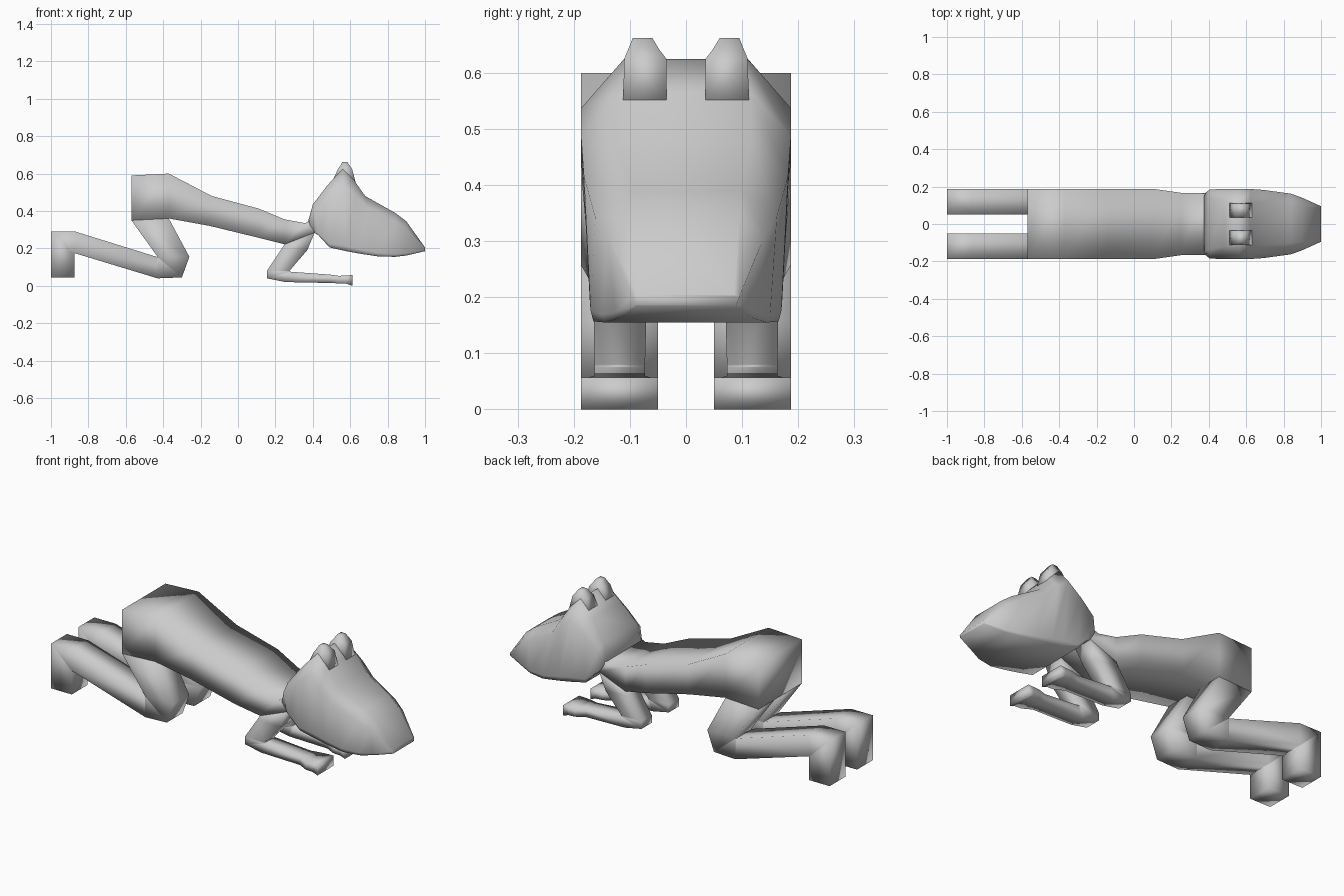
import bpy, bmesh

if "Cube" in bpy.data.objects:
    bpy.data.objects.remove(bpy.data.objects["Cube"])


def loft(name, rings, mirror=False):
    """Skin a list of equal-length point rings, cap both ends, shade smooth."""
    bm = bmesh.new()
    loops = [[bm.verts.new(p) for p in ring] for ring in rings]
    n = len(loops[0])
    for a, b in zip(loops, loops[1:]):
        for i in range(n):
            j = (i + 1) % n
            bm.faces.new((a[i], a[j], b[j], b[i]))
    bm.faces.new(loops[0])
    bm.faces.new(loops[-1])
    bmesh.ops.recalc_face_normals(bm, faces=bm.faces)
    for f in bm.faces:
        f.smooth = True
    me = bpy.data.meshes.new(name)
    bm.to_mesh(me)
    bm.free()
    ob = bpy.data.objects.new(name, me)
    bpy.context.collection.objects.link(ob)
    if mirror:
        ob.modifiers.new("mirror", 'MIRROR').use_axis = (False, True, False)
    return ob


def slab(a, b, y0, y1):
    """Four-point ring spanning side-view points a and b, from y0 to y1."""
    return [(a[0], y0, a[1]), (a[0], y1, a[1]), (b[0], y1, b[1]), (b[0], y0, b[1])]


def head_ring(top, bottom, w_top, w_side, w_bottom):
    """Eight-sided ring: narrow crown, wide cheeks, bevelled jaw."""
    def level(t):
        return tuple(bottom[k] + (top[k] - bottom[k]) * t for k in (0, 1))
    half = [(level(1), w_top), (level(.8), w_side),
            (level(.06), w_side * .3 + w_bottom * .7), (level(0), w_bottom)]
    right = [(p[0], w, p[1]) for p, w in half]
    return right + [(x, -y, z) for x, y, z in reversed(right)]


# torso, from rump to neck
torso = [((-.57, .59), (-.57, .35), .187), ((-.37, .60), (-.37, .36), .187),
         ((-.14, .48), (-.15, .32), .187), ((.11, .413), (.11, .257), .187),
         ((.25, .355), (.25, .222), .167), ((.36, .335), (.41, .285), .165),
         ((.43, .38), (.45, .29), .15)]
loft("torso", [slab(a, b, -w, w) for a, b, w in torso])

# head, from nape to snout
loft("head", [head_ring(*r) for r in (
    ((.375, .345), (.405, .285), .15, .165, .16),
    ((.40, .435), (.43, .27), .14, .185, .17),
    ((.48, .54), (.49, .205), .12, .187, .165),
    ((.56, .625), (.58, .185), .11, .187, .165),
    ((.62, .565), (.65, .172), .115, .187, .165),
    ((.68, .48), (.75, .157), .115, .182, .165),
    ((.84, .39), (.84, .155), .10, .162, .145),
    ((.90, .345), (.90, .162), .095, .14, .12),
    ((1.0, .205), (1.0, .185), .085, .095, .088))])

# ears
ears = [(.50, .63, .035, .112, .55), (.535, .61, .035, .11, .625),
        (.547, .598, .048, .103, .642), (.557, .585, .06, .095, .662)]
loft("ears", [[(x0, y0, z), (x1, y0, z), (x1, y1, z), (x0, y1, z)]
              for x0, x1, y0, y1, z in ears], True)

# hind legs: hip, knee, shin, heel, foot
hind = [((-.57, .35), (-.37, .36)), ((-.43, .155), (-.26, .155)),
        ((-.43, .15), (-.30, .045)), ((-.435, .155), (-.43, .04)),
        ((-.87, .29), (-.875, .175)), ((-1, .29), (-.875, .17)),
        ((-1, .045), (-.875, .045))]
loft("hind_legs", [slab(a, b, .05, .187) for a, b in hind], True)

# front legs: shoulder, elbow, forearm, hand
front = [((.25, .225), (.41, .285), .055, .165),
         ((.235, .20), (.37, .19), .07, .165),
         ((.155, .08), (.275, .08), .073, .163),
         ((.155, .04), (.275, .077), .073, .163),
         ((.255, .02), (.285, .075), .073, .163),
         ((.49, .015), (.49, .06), .073, .163),
         ((.54, .013), (.54, .053), .05, .187),
         ((.58, .011), (.58, .056), .05, .187),
         ((.612, 0), (.612, .057), .05, .187)]
loft("front_legs", [slab(*r) for r in front], True)
